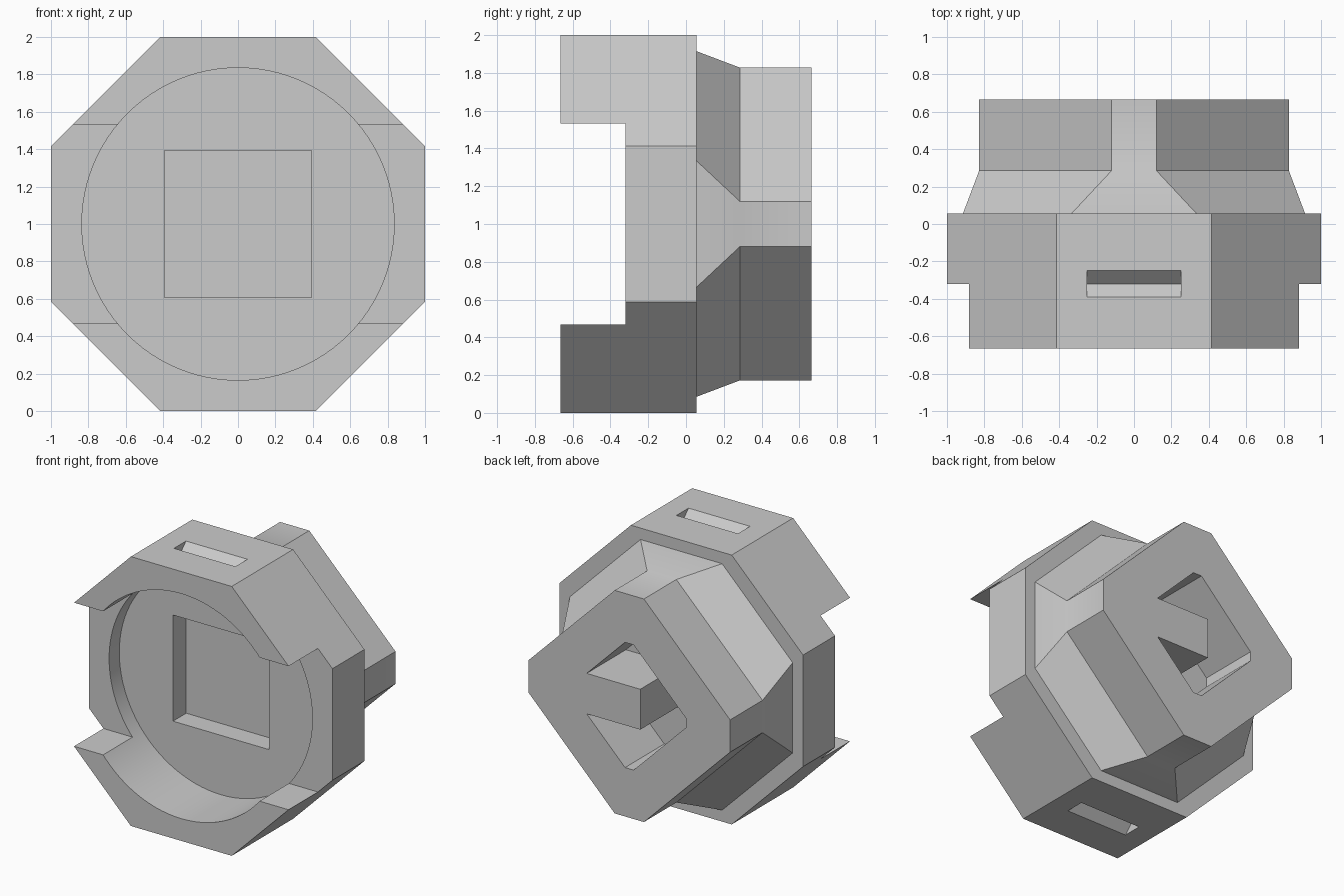
import bpy, bmesh, math
from mathutils import Matrix, Vector

if "Cube" in bpy.data.objects:
    bpy.data.objects.remove(bpy.data.objects["Cube"], do_unlink=True)

MID = 1.0  # height of the central axis

grey = bpy.data.materials.new("light_grey")
grey.use_nodes = True
grey.diffuse_color = (0.6, 0.6, 0.6, 1)
grey.node_tree.nodes["Principled BSDF"].inputs["Base Color"].default_value = (0.6, 0.6, 0.6, 1)


def finish(name, bm):
    bmesh.ops.recalc_face_normals(bm, faces=bm.faces)
    mesh = bpy.data.meshes.new(name)
    bm.to_mesh(mesh)
    bm.free()
    mesh.materials.append(grey)
    obj = bpy.data.objects.new(name, mesh)
    bpy.context.collection.objects.link(obj)
    return obj


def loft(name, *sections):
    """Solid through (y, profile) sections; profiles are (x, height from axis)."""
    bm = bmesh.new()
    rings = [[bm.verts.new((x, y, MID + h)) for x, h in profile] for y, profile in sections]
    for a, b in zip(rings, rings[1:]):
        for i in range(len(a)):
            j = (i + 1) % len(a)
            bm.faces.new((a[i], a[j], b[j], b[i]))
    bm.faces.new(rings[0])
    bm.faces.new(rings[-1])
    return finish(name, bm)


def octagon(reach, flat):
    """Eight-sided outline with tips at reach and half-length flat."""
    r, f = reach, flat
    return [(f, r), (r, f), (r, -f), (f, -r), (-f, -r), (-r, -f), (-r, f), (-f, r)]


def circle(radius, n=96):
    return [(radius * math.cos(math.tau * i / n), radius * math.sin(math.tau * i / n))
            for i in range(n)]


def rect(w, h):
    return [(w, h), (w, -h), (-w, -h), (-w, h)]


def groove(z):
    """Square bar turned on edge, which cuts a V-shaped slot."""
    bm = bmesh.new()
    bmesh.ops.create_cube(bm, size=1)
    bm.transform(Matrix.Translation(Vector((0, -0.32, z)))
                 @ Matrix.Rotation(math.pi / 4, 4, "X")
                 @ Matrix.Diagonal((0.505, 0.1, 0.1, 1)))
    return finish("groove_cutter", bm)


def carve(obj, *cutters):
    bpy.context.view_layer.objects.active = obj
    for cutter in cutters:
        cutter.hide_render = True
        mod = obj.modifiers.new("carve", "BOOLEAN")
        mod.operation = "DIFFERENCE"
        mod.solver = "EXACT"
        mod.object = cutter
        bpy.ops.object.modifier_apply(modifier=mod.name)
        bpy.data.objects.remove(cutter, do_unlink=True)


def shade(obj):
    bpy.ops.object.select_all(action="DESELECT")
    obj.select_set(True)
    bpy.context.view_layer.objects.active = obj
    bpy.ops.object.shade_smooth_by_angle(angle=math.radians(30))


# Octagonal housing with round bore, square pocket, side notches and V slots
outline = octagon(1, math.tan(math.pi / 8))
housing = loft("housing", (-0.665, outline), (0.055, outline))
carve(housing,
      loft("bore_cutter", (-1, circle(0.835)), (-0.2, circle(0.835))),
      loft("pocket_cutter", (-0.3, rect(0.394, 0.394)), (-0.045, rect(0.394, 0.394))),
      loft("notch_cutter", (-1.1, rect(1.5, 0.533)), (-0.32, rect(1.5, 0.533))),
      groove(2 * MID), groove(0))
shade(housing)

# Rear plug: tapered neck running into a diamond block with clipped tips
neck = octagon(0.915, 0.335)
block = octagon(0.828, 0.12)
plug = loft("rear_plug", (0.02, neck), (0.055, neck), (0.285, block), (0.665, block))

# Diamond socket in the plug, with a flat key reaching in from the left
upper = [(-0.09, 0.15), (0.35, 0.15), (0.035, 0.465), (-0.035, 0.465), (-0.465, 0.035)]
socket = upper + [(x, -h) for x, h in reversed(upper)]
carve(plug, loft("socket_cutter", (0.205, socket), (0.9, socket)))
shade(plug)
